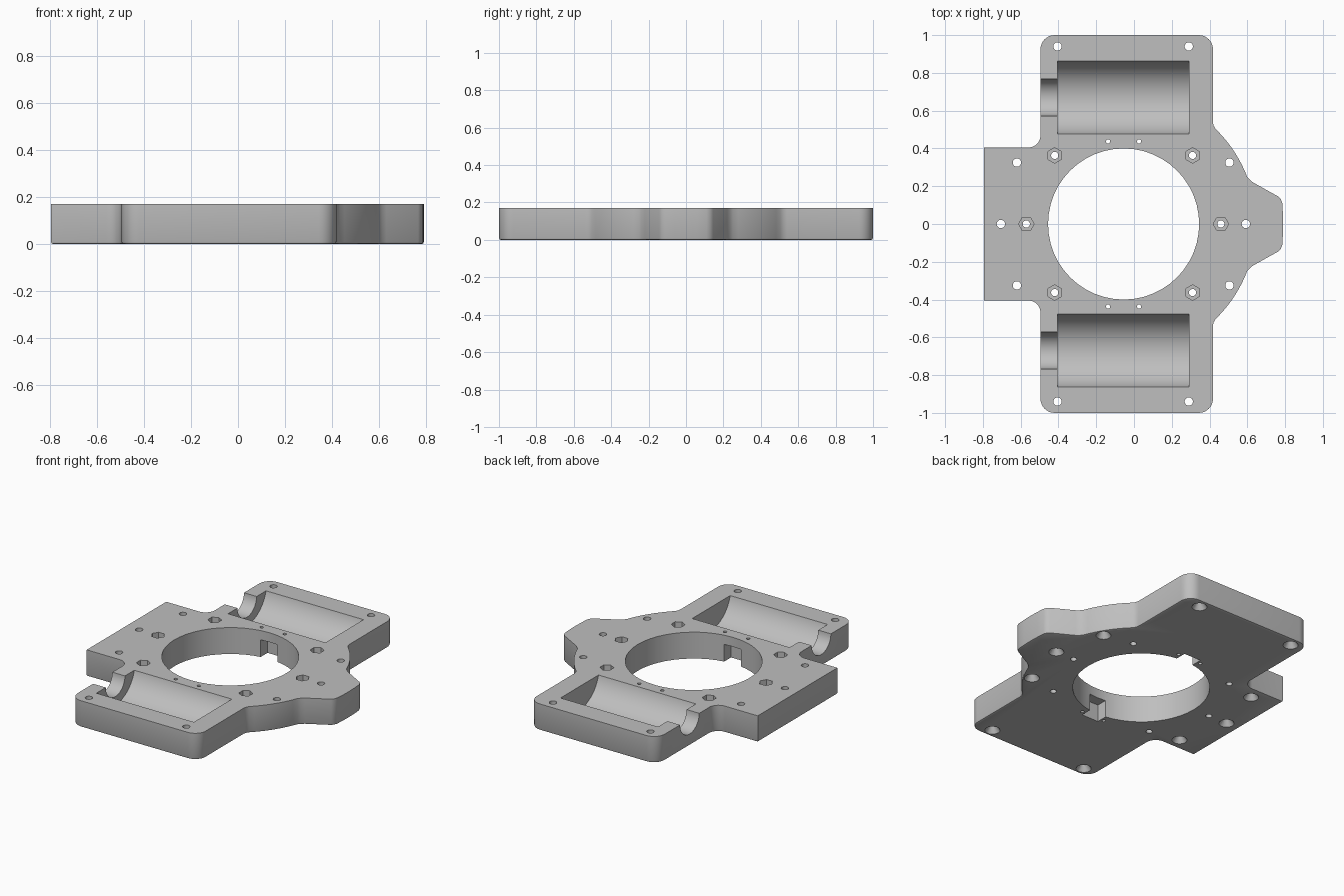
import bpy
import bmesh
from math import sin, cos, pi, radians, atan2, hypot
from mathutils import Matrix, Vector

cube = bpy.data.objects.get("Cube")
if cube:
    bpy.data.objects.remove(cube, do_unlink=True)

T = 0.17           # plate thickness
CX = -0.055        # centre of the round opening

grey = bpy.data.materials.new("light grey")
grey.use_nodes = True
grey.diffuse_color = (0.52, 0.52, 0.52, 1)
grey.node_tree.nodes["Principled BSDF"].inputs["Base Color"].default_value = (0.52, 0.52, 0.52, 1)


def arc(cx, cy, r, a0, a1, n):
    """Points along an arc, angles in degrees."""
    steps = [radians(a0 + (a1 - a0) * i / n) for i in range(n + 1)]
    return [(cx + r * cos(a), cy + r * sin(a)) for a in steps]


def to_object(name, bm):
    bmesh.ops.recalc_face_normals(bm, faces=bm.faces)
    mesh = bpy.data.meshes.new(name)
    bm.to_mesh(mesh)
    bm.free()
    mesh.materials.append(grey)
    ob = bpy.data.objects.new(name, mesh)
    bpy.context.collection.objects.link(ob)
    return ob


def drill(bm, x, y, z0, z1, r0, r1=None, sides=24, turn=0):
    """Upright cylinder or cone between two heights."""
    m = Matrix.Translation((x, y, (z0 + z1) / 2)) @ Matrix.Rotation(turn, 4, 'Z')
    bmesh.ops.create_cone(bm, cap_ends=True, segments=sides, radius1=r0,
                          radius2=r0 if r1 is None else r1, depth=z1 - z0, matrix=m)


def lying(bm, x0, x1, y, z, r, sides=64):
    """Cylinder along x."""
    m = Matrix.Translation(((x0 + x1) / 2, y, z)) @ Matrix.Rotation(pi / 2, 4, 'Y')
    bmesh.ops.create_cone(bm, cap_ends=True, segments=sides, radius1=r,
                          radius2=r, depth=x1 - x0, matrix=m)


def box(bm, lo, hi):
    lo, hi = Vector(lo), Vector(hi)
    m = Matrix.Translation((lo + hi) / 2) @ Matrix.Diagonal((*(hi - lo), 1))
    bmesh.ops.create_cube(bm, size=1, matrix=m)


def mirrored(points):
    """Add the copies on the other side of y = 0."""
    return points + [(x, -y) for x, y in points if y]


# Plate outline, back half from nose to left block, then mirrored
half = [(0.79, 0.0), (0.788, 0.06), (0.785, 0.11), (0.778, 0.13), (0.765, 0.145),
        (0.63, 0.22), (0.612, 0.235)]
half += arc(CX, 0, 0.70, 21, 46, 10)
half += [(0.421, 0.522), (0.418, 0.54)]
half += arc(0.343, 0.925, 0.075, 0, 90, 8)
half += arc(-0.42, 0.925, 0.075, 90, 180, 8)
half += arc(-0.56, 0.47, 0.065, 0, -90, 8)
half += [(-0.795, 0.405)]
outline = half + [(x, -y) for x, y in reversed(half[1:])]

bm = bmesh.new()
top = bm.faces.new([bm.verts.new((x, y, T)) for x, y in outline])
ext = bmesh.ops.extrude_face_region(bm, geom=[top])
low = [v for v in ext["geom"] if isinstance(v, bmesh.types.BMVert)]
bmesh.ops.translate(bm, verts=low, vec=(0, 0, -T))
bm.faces.ensure_lookup_table()
if len([f for f in bm.faces if len(f.verts) > 4]) < 2:
    bm.faces.new([v for v in bm.verts if v.co.z > T / 2])
rim = [e for e in bm.edges if all(abs(v.co.z) < 1e-5 for v in e.verts)]
bmesh.ops.bevel(bm, geom=rim, offset=0.01, segments=2, affect='EDGES', profile=0.5)
plate = to_object("mounting_plate", bm)


def cut(name, bm):
    tool = to_object(name, bm)
    tool.hide_render = True
    mod = plate.modifiers.new(name, 'BOOLEAN')
    mod.operation = 'DIFFERENCE'
    mod.solver = 'EXACT'
    mod.object = tool
    bpy.context.view_layer.objects.active = plate
    bpy.ops.object.modifier_apply(modifier=name)
    bpy.data.objects.remove(tool, do_unlink=True)


screws = mirrored([(-0.405, 0.94), (0.29, 0.94), (-0.62, 0.325), (0.505, 0.325),
                   (-0.705, 0), (0.592, 0)])
nuts = mirrored([(-0.42, 0.363), (0.31, 0.363), (-0.57, 0), (0.46, 0)])
pins = mirrored([(-0.137, 0.437), (0.027, 0.437)])

# Round opening
bm = bmesh.new()
drill(bm, CX, 0, -0.1, 0.3, 0.4, sides=48)
cut("bore", bm)

# Troughs, their end grooves, and the pockets under the opening's rim
bm = bmesh.new()
for s in (-1, 1):
    lying(bm, -0.405, 0.29, s * 0.67, 0.22, 0.20)
cut("troughs", bm)
bm = bmesh.new()
for s in (-1, 1):
    lying(bm, -0.6, -0.35, s * 0.67, 0.172, 0.098, 40)
cut("grooves", bm)
bm = bmesh.new()
for s in (-1, 1):
    ys = sorted((s * 0.3, s * 0.465))
    box(bm, (-0.115, ys[0], -0.1), (0.005, ys[1], 0.11))
cut("rim_pockets", bm)

# Through holes
bm = bmesh.new()
for points, r in ((screws, 0.022), (nuts, 0.019), (pins, 0.011)):
    for x, y in points:
        drill(bm, x, y, -0.1, 0.3, r)
cut("holes", bm)

# Hexagonal nut pockets from above
bm = bmesh.new()
for x, y in nuts:
    drill(bm, x, y, 0.09, 0.3, 0.041, sides=6, turn=0 if y else pi / 2)
cut("nut_pockets", bm)

# Countersinks from below
bm = bmesh.new()
for x, y in screws:
    drill(bm, x, y, -0.01, 0.035, 0.051, 0.0215)
cut("countersinks", bm)

# Smooth curved walls, keep the edges crisp
bpy.ops.object.select_all(action='DESELECT')
plate.select_set(True)
bpy.context.view_layer.objects.active = plate
bpy.ops.object.shade_smooth_by_angle(angle=radians(25))
